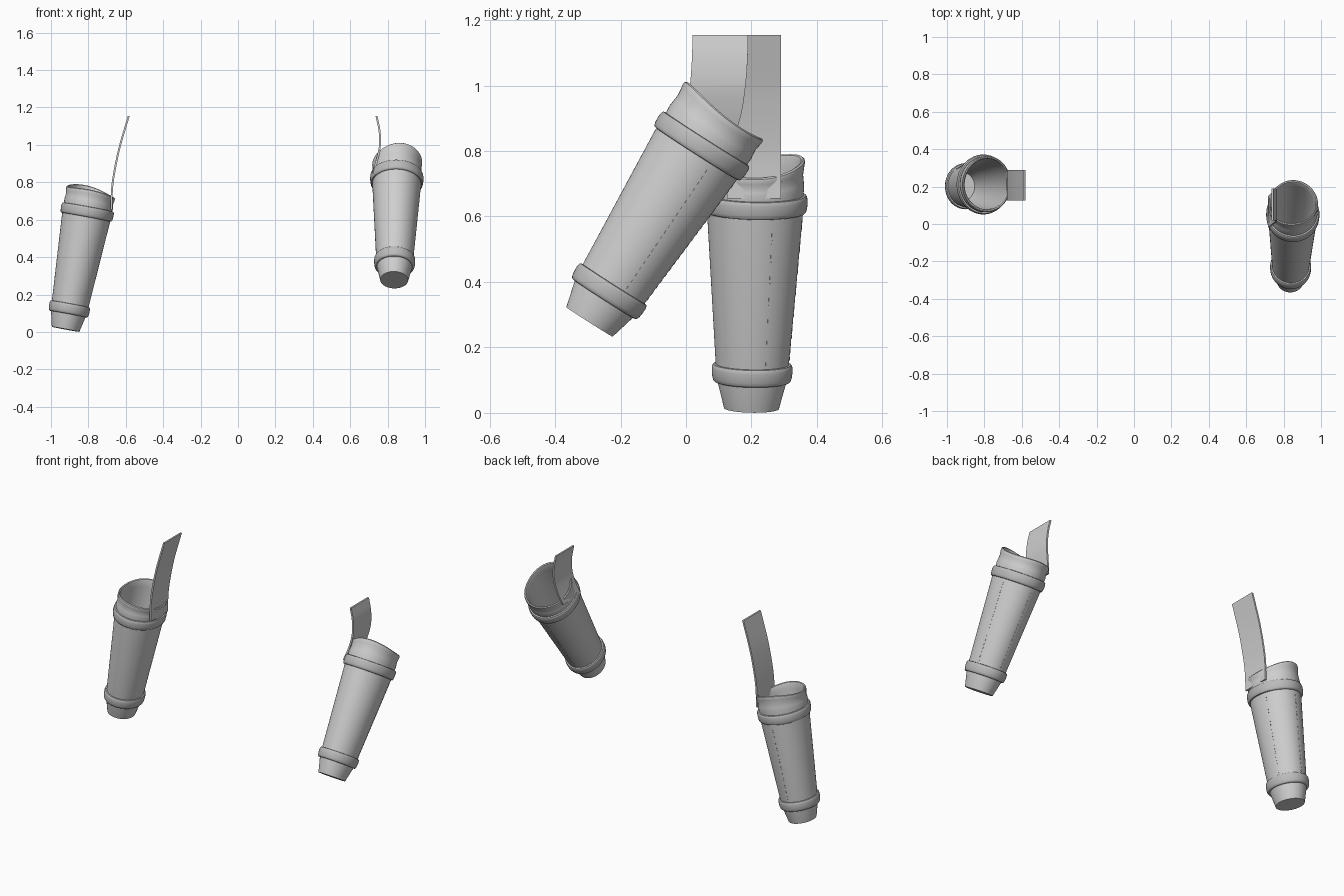
import bpy, bmesh, math
from mathutils import Vector, Matrix

cube = bpy.data.objects.get("Cube")
if cube:
    bpy.data.objects.remove(cube, do_unlink=True)

SEG = 64
FLAT = 0.89  # tube is narrower on the strap axis


def material(name, value):
    m = bpy.data.materials.new(name)
    m.use_nodes = True
    col = (value, value, value, 1)
    m.diffuse_color = col
    m.node_tree.nodes["Principled BSDF"].inputs["Base Color"].default_value = col
    return m


grey = material("light grey leather", 0.62)
band_grey = material("mid grey band", 0.5)


def finish(name, bm, mat, matrix=None):
    bmesh.ops.recalc_face_normals(bm, faces=bm.faces)
    me = bpy.data.meshes.new(name)
    bm.to_mesh(me)
    bm.free()
    me.materials.append(mat)
    ob = bpy.data.objects.new(name, me)
    bpy.context.collection.objects.link(ob)
    if matrix:
        ob.matrix_world = matrix
    bpy.ops.object.select_all(action="DESELECT")
    ob.select_set(True)
    bpy.context.view_layer.objects.active = ob
    bpy.ops.object.shade_smooth_by_angle(angle=math.radians(40))
    return ob


def lip(a):
    """Wavy height of the mouth around the tube."""
    return 0.01 * math.cos(2 * (a - 1.75)) + 0.014 * math.cos(a - 2.27)


def lathe(name, profile, mat, matrix, closed=False):
    bm = bmesh.new()
    rings = []
    for r, z in profile:
        w = min(max((z - 0.67) / 0.07, 0), 1)
        ring = []
        for i in range(SEG):
            a = 2 * math.pi * i / SEG
            ring.append(bm.verts.new((FLAT * r * math.cos(a), r * math.sin(a), z + w * lip(a))))
        rings.append(ring)
    pairs = list(zip(rings, rings[1:]))
    if closed:
        pairs.append((rings[-1], rings[0]))
    else:
        bm.faces.new(rings[0])
        bm.faces.new(rings[-1])
    for p, q in pairs:
        for i in range(SEG):
            j = (i + 1) % SEG
            bm.faces.new((p[i], p[j], q[j], q[i]))
    return finish(name, bm, mat, matrix)


def band(name, r0, r1, z, matrix):
    """Rounded ring, r0 at its lower edge and r1 at its upper edge."""
    prof = []
    for k in range(16):
        a = 2 * math.pi * k / 16
        c, s = math.cos(a), math.sin(a)
        c = math.copysign(abs(c) ** 0.7, c)
        s = math.copysign(abs(s) ** 0.7, s)
        prof.append(((r0 + r1) / 2 + (r1 - r0) / 2 * s + 0.012 * c, z + 0.028 * s))
    return lathe(name, prof, band_grey, matrix, closed=True)


def stitches(name, angles, matrix):
    """Rows of small thread dashes lying on the tube."""
    bm = bmesh.new()
    for a in map(math.radians, angles):
        for k in range(20):
            z = 0.155 + k * 0.0225
            r = 0.112 + (z - 0.14) / 0.46 * 0.034
            pos = Vector((FLAT * r * math.cos(a), r * math.sin(a), z))
            m = Matrix.Translation(pos) @ Matrix.Rotation(a, 4, "Z")
            m = m @ Matrix.Diagonal((0.003, 0.003, 0.011, 1))
            bmesh.ops.create_cube(bm, size=1, matrix=m)
    return finish(name, bm, grey, matrix)


def strap(name, path, width, thick=0.01):
    """Flat strip swept along a smoothed path, wide along y."""
    pts = [Vector(p) for p in path]
    ext = [2 * pts[0] - pts[1]] + pts + [2 * pts[-1] - pts[-2]]
    line = []
    for a, b, c, d in zip(ext, ext[1:], ext[2:], ext[3:]):
        for k in range(6):
            t = k / 6
            line.append(0.5 * (2 * b + (c - a) * t + (2 * a - 5 * b + 4 * c - d) * t * t
                               + (3 * b - a - 3 * c + d) * t ** 3))
    line.append(pts[-1])
    bm = bmesh.new()
    rows = []
    for i, p in enumerate(line):
        tan = line[min(i + 1, len(line) - 1)] - line[max(i - 1, 0)]
        n = Vector((0, 1, 0)).cross(tan).normalized() * thick / 2
        if i in (0, len(line) - 1):
            n = Vector((thick / 2, 0, 0))  # level cut at the ends
        w = Vector((0, width / 2, 0))
        rows.append([bm.verts.new(p + s * n + u * w) for s, u in ((-1, -1), (1, -1), (1, 1), (-1, 1))])
    for p, q in zip(rows, rows[1:]):
        for i in range(4):
            j = (i + 1) % 4
            bm.faces.new((p[i], p[j], q[j], q[i]))
    bm.faces.new(rows[0])
    bm.faces.new(rows[-1])
    return finish(name, bm, grey)


# Outer wall, rolled lip, inner wall and floor of the tube
TUBE = [(0.084, 0), (0.106, 0.085), (0.112, 0.14), (0.146, 0.6), (0.147, 0.665),
        (0.149, 0.685), (0.147, 0.70), (0.145, 0.715), (0.148, 0.735), (0.15, 0.745),
        (0.149, 0.753), (0.144, 0.757), (0.138, 0.754), (0.135, 0.745), (0.134, 0.715),
        (0.133, 0.6), (0.1, 0.14), (0.076, 0.02)]


def quiver(side, base, axis, facing, seams, strap_path, strap_width):
    z = Vector(axis).normalized()
    x = Vector((facing, 0, 0))
    x = (x - z * x.dot(z)).normalized()
    y = z.cross(x)
    m = Matrix.Translation(base) @ Matrix((x, y, z)).transposed().to_4x4()
    lathe(side + "_tube", TUBE, grey, m)
    band(side + "_lower_band", 0.109, 0.113, 0.11, m)
    band(side + "_upper_band", 0.147, 0.149, 0.637, m)
    stitches(side + "_stitches", seams, m)
    strap(side + "_strap", strap_path, strap_width)


quiver("right", (-0.922, 0.2, 0.014), (0.184, 0.018, 1), 1, (22, 95),
       [(-0.677, 0.207, 0.655), (-0.676, 0.207, 0.72), (-0.667, 0.207, 0.82),
        (-0.635, 0.207, 0.98), (-0.584, 0.207, 1.155)], 0.165)
quiver("left", (0.835, -0.295, 0.278), (0.022, 0.538, 0.843), -1, (202, 275),
       [(0.722, 0.065, 0.85), (0.743, 0.085, 0.92), (0.759, 0.097, 1.0),
        (0.756, 0.103, 1.08), (0.74, 0.105, 1.155)], 0.17)
